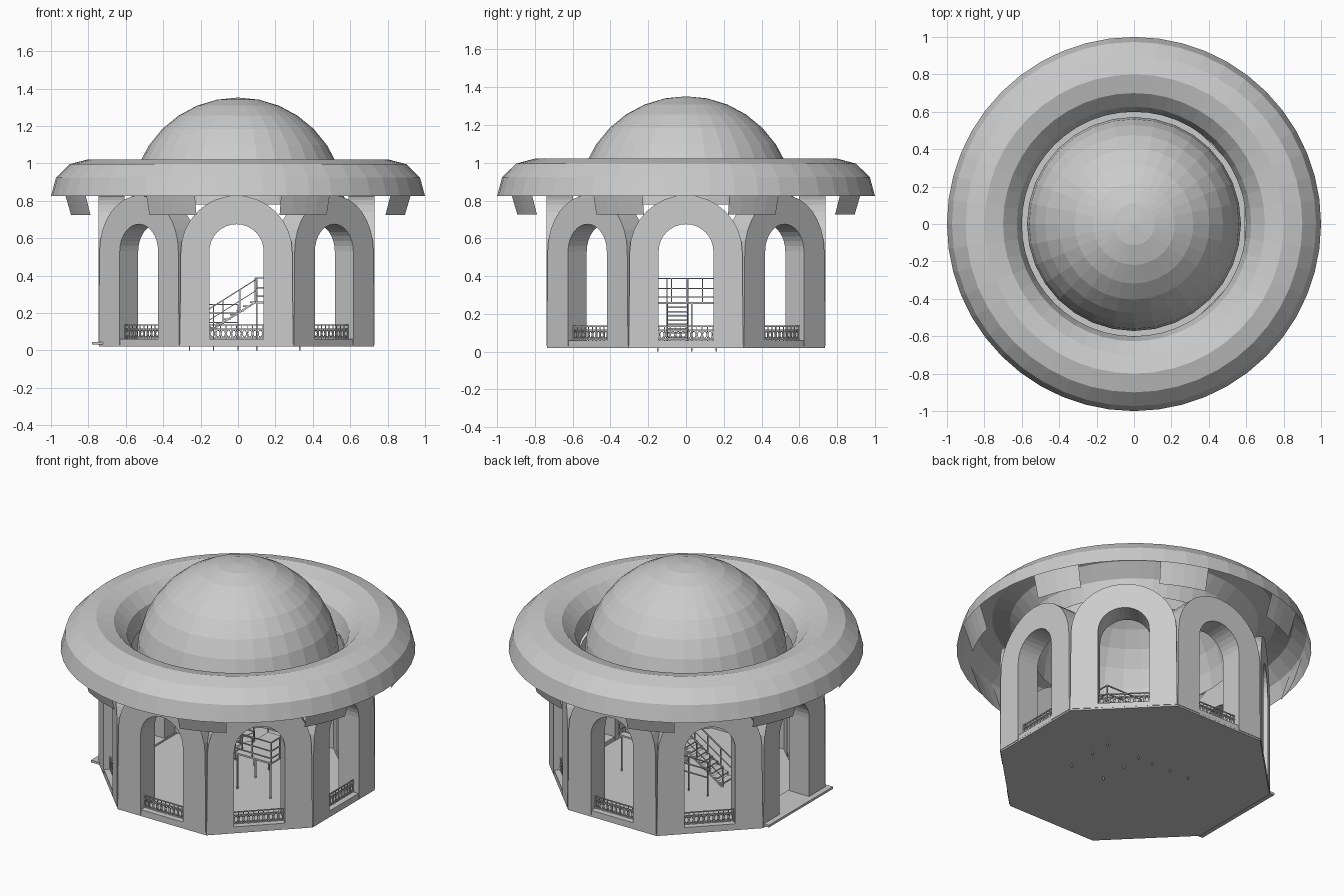
import bpy, bmesh, math
from mathutils import Matrix, Vector

if "Cube" in bpy.data.objects:
    bpy.data.objects.remove(bpy.data.objects["Cube"])

CENTRE = Matrix.Translation((-0.008, 0.0, 0))
APO = 0.738          # distance from the centre to each wall face
FLOOR = 0.03


def finish(name, bm, matrix=Matrix(), recalc=True):
    if recalc:
        bmesh.ops.recalc_face_normals(bm, faces=bm.faces)
    me = bpy.data.meshes.new(name)
    bm.to_mesh(me)
    bm.free()
    ob = bpy.data.objects.new(name, me)
    ob.matrix_world = matrix
    bpy.context.collection.objects.link(ob)
    return ob


def box(bm, x0, x1, y0, y1, z0, z1):
    m = Matrix.Translation(((x0 + x1) / 2, (y0 + y1) / 2, (z0 + z1) / 2))
    m = m @ Matrix.Diagonal((x1 - x0, y1 - y0, z1 - z0, 1))
    bmesh.ops.create_cube(bm, size=1, matrix=m)


def rod(bm, a, b, t=0.006):
    a, b = Vector(a), Vector(b)
    d = b - a
    m = Matrix.Translation((a + b) / 2) @ d.to_track_quat('Z', 'Y').to_matrix().to_4x4()
    bmesh.ops.create_cube(bm, size=1, matrix=m @ Matrix.Diagonal((t, t, d.length, 1)))


def lathe(bm, profile, steps, start=0.0, sweep=2 * math.pi):
    """Sweep (radius, z) points round the vertical axis."""
    rows = []
    for i in range(steps + 1):
        a = start + sweep * i / steps
        rows.append([bm.verts.new((r * math.cos(a), r * math.sin(a), z)) for r, z in profile])
    for p, q in zip(rows, rows[1:]):
        for j in range(len(profile) - 1):
            bm.faces.new((p[j], q[j], q[j + 1], p[j + 1]))
    bmesh.ops.remove_doubles(bm, verts=bm.verts, dist=1e-5)


# dome: upper half of a 32 x 16 sphere
bm = bmesh.new()
lathe(bm, [(0.572 * math.cos(i * math.pi / 16), 0.78 + 0.572 * math.sin(i * math.pi / 16))
           for i in range(9)], 32)
finish("dome", bm)

# roof ring: upper half of a torus, open underneath
bm = bmesh.new()
lathe(bm, [(0.8 + 0.2 * math.cos(i * math.pi / 6), 0.825 + 0.197 * math.sin(i * math.pi / 6))
           for i in range(7)], 48)
finish("roof_ring", bm)

# tabs hanging below the ring, one at each corner of the octagon
bm = bmesh.new()
for k in range(8):
    a = math.radians(22.5 + 45 * k)
    w = math.radians(8.5)
    lathe(bm, [(0.975, 0.90), (0.95, 0.825), (0.92, 0.725)], 4, a - w, 2 * w)
finish("rim_tabs", bm)


def arch_panel(name, matrix):
    bm = bmesh.new()

    def outline(half, radius):
        pts = [(-half, FLOOR)]
        for i in range(17):
            a = math.pi - i * math.pi / 16
            pts.append((radius * math.cos(a), 0.53 + radius * math.sin(a)))
        return pts + [(half, FLOOR)]

    outer = [bm.verts.new((x, -APO, z)) for x, z in outline(0.303, 0.298)]
    inner = [bm.verts.new((x, -APO, z)) for x, z in outline(0.145, 0.145)]
    faces = [bm.faces.new((outer[i], outer[i + 1], inner[i + 1], inner[i]))
             for i in range(len(outer) - 1)]
    ext = bmesh.ops.extrude_face_region(bm, geom=faces, use_keep_orig=True)
    moved = [v for v in ext["geom"] if isinstance(v, bmesh.types.BMVert)]
    bmesh.ops.translate(bm, verts=moved, vec=(0, 0.14, 0))
    finish(name, bm, matrix)


def railing(name, matrix):
    bm = bmesh.new()
    y = -0.70
    for z in (0.066, 0.115, 0.135):
        rod(bm, (-0.145, y, z), (0.145, y, z))
    n = 10
    for i in range(n + 1):
        x = -0.142 + 0.284 * i / n
        rod(bm, (x, y, 0.06), (x, y, 0.135), 0.004)
    # round scrolls between the bars
    for i in range(n):
        cx = -0.142 + 0.284 * (i + 0.5) / n
        pts = [(cx + 0.011 * math.cos(a), y, 0.09 + 0.019 * math.sin(a))
               for a in (j * math.pi / 4 for j in range(8))]
        for j in range(8):
            rod(bm, pts[j], pts[(j + 1) % 8], 0.004)
    finish(name, bm, matrix, False)
    bm = bmesh.new()
    box(bm, -0.15, 0.15, -0.735, -0.60, FLOOR, 0.06)
    finish(name + "_sill", bm, matrix)


# eight arched walls; every opening but the left entrance has a railing
for k in range(8):
    m = CENTRE @ Matrix.Rotation(k * math.pi / 4, 4, 'Z')
    arch_panel(f"arch_wall_{k}", m)
    if k != 6:
        railing(f"railing_{k}", m)

# octagonal floor
bm = bmesh.new()
bmesh.ops.create_cone(bm, cap_ends=True, segments=8, radius1=0.795, radius2=0.795, depth=0.015,
                      matrix=CENTRE @ Matrix.Translation((0, 0, 0.0275))
                      @ Matrix.Rotation(math.pi / 8, 4, 'Z'))
finish("floor", bm)

# entrance step on the left side
bm = bmesh.new()
box(bm, -0.78, -0.6, -0.33, 0.30, 0.032, 0.046)
finish("entrance_step", bm)

# staircase rising towards the right
bm = bmesh.new()
x0, x1, z0, z1, n = -0.26, 0.10, 0.035, 0.262, 10
for i in range(n):
    x = x0 + (x1 - x0) * i / n
    z = z0 + (z1 - z0) * (i + 1) / n
    box(bm, x, x + 0.04, -0.10, 0.01, z - 0.008, z)
for y in (-0.10, 0.01):
    rod(bm, (x0, y, z0), (x1, y, z1), 0.009)
    rod(bm, (x0, y, z0 + 0.12), (x1, y, z1 + 0.12))
    rod(bm, (x0, y, z0 + 0.06), (x1, y, z1 + 0.06), 0.004)
    for i in range(5):
        t = i / 4
        p = Vector((x0 + (x1 - x0) * t, y, z0 + (z1 - z0) * t))
        rod(bm, p, p + Vector((0, 0, 0.12)))
finish("staircase", bm, recalc=False)

# raised landing on posts, with its guard rail
bm = bmesh.new()
box(bm, 0.09, 0.34, -0.16, 0.17, 0.252, 0.262)
for x in (0.10, 0.33):
    for y in (-0.15, 0.03, 0.16):
        rod(bm, (x, y, 0.0), (x, y, 0.255), 0.008)
for z in (0.29, 0.335, 0.388):
    rod(bm, (0.09, 0.17, z), (0.34, 0.17, z))
    rod(bm, (0.09, -0.16, z), (0.34, -0.16, z))
    rod(bm, (0.34, -0.16, z), (0.34, 0.17, z))
for i in range(5):
    y = -0.16 + 0.33 * i / 4
    rod(bm, (0.34, y, 0.26), (0.34, y, 0.388))
for x in (0.09, 0.21):
    for y in (-0.16, 0.17):
        rod(bm, (x, y, 0.26), (x, y, 0.388))
finish("landing", bm, recalc=False)

# low guard rail behind the stairs
bm = bmesh.new()
for z in (0.15, 0.20, 0.245):
    rod(bm, (-0.26, 0.16, z), (0.0, 0.16, z))
for x in (-0.26, -0.13, 0.0):
    rod(bm, (x, 0.16, 0.0), (x, 0.16, 0.245))
finish("low_guard_rail", bm, recalc=False)
